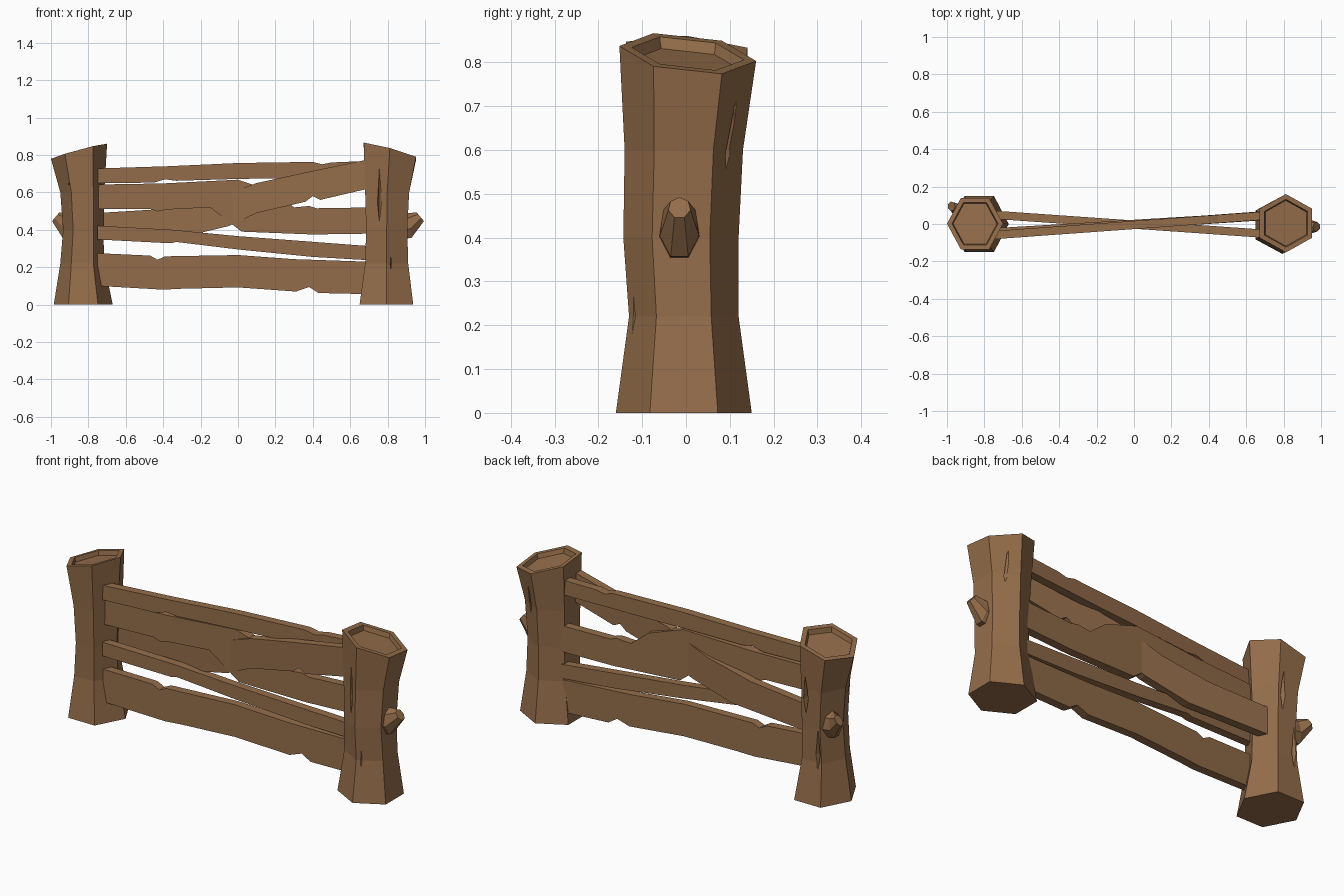
import bpy, bmesh, math
from mathutils import Vector

if "Cube" in bpy.data.objects:
    bpy.data.objects.remove(bpy.data.objects["Cube"])

wood = bpy.data.materials.new("brown wood")
wood.diffuse_color = (0.30, 0.155, 0.07, 1)
wood.use_nodes = True
wood.node_tree.nodes["Principled BSDF"].inputs["Base Color"].default_value = wood.diffuse_color


def loft(name, rings):
    """Solid skin through equal-length rings of points, capped at both ends."""
    bm = bmesh.new()
    vs = [[bm.verts.new(p) for p in r] for r in rings]
    n = len(rings[0])
    for a, b in zip(vs, vs[1:]):
        for i in range(n):
            j = (i + 1) % n
            bm.faces.new((a[i], a[j], b[j], b[i]))
    bm.faces.new(vs[0][::-1])
    bm.faces.new(vs[-1])
    bmesh.ops.recalc_face_normals(bm, faces=bm.faces)
    me = bpy.data.meshes.new(name)
    bm.to_mesh(me)
    bm.free()
    me.materials.append(wood)
    ob = bpy.data.objects.new(name, me)
    bpy.context.collection.objects.link(ob)
    return ob


# Hexagonal posts: sections are (z, x min, x max, y min, y max)
def post(name, sections, turn, tilt_x, tilt_y):
    def ring(s, scale=1.0, drop=0.0, tilted=False):
        z, x0, x1, y0, y1 = s
        pts = []
        for i in range(6):
            a = math.radians(turn + 60 * i)
            ux, uy = math.cos(a), math.sin(a)
            k = math.cos(math.radians(30))
            if turn:
                ux /= k
            else:
                uy /= k
            dx, dy = ux * (x1 - x0) / 2 * scale, uy * (y1 - y0) / 2 * scale
            pts.append(((x0 + x1) / 2 + dx, (y0 + y1) / 2 + dy,
                        z - drop + (tilt_x * dx + tilt_y * dy if tilted else 0)))
        return pts
    top = sections[-1]
    rings = [ring(s) for s in sections[:-1]]
    rings += [ring(top, tilted=True), ring(top, 0.82, 0, True), ring(top, 0.78, 0.025, True)]
    return loft(name, rings)


left = post("left_post", [(0, -.985, -.67, -.15, .15), (.22, -.95, -.715, -.12, .12),
                          (.40, -.935, -.72, -.12, .12), (.60, -.95, -.715, -.125, .125),
                          (.82, -1.0, -.70, -.137, .14)], 0, .27, -.05)
right = post("right_post", [(0, .65, .937, -.16, .15), (.22, .68, .91, -.13, .12),
                            (.40, .685, .905, -.143, .12), (.60, .68, .915, -.14, .13),
                            (.82, .672, .952, -.152, .16)], 30, -.27, -.11)


# Cracks cut into the posts with slim diamonds
def crack(ob, x, y, z, h, w=.014):
    d = .03
    ring = lambda zz, s: [(x + w * s, y, zz), (x, y + d * s, zz), (x - w * s, y, zz), (x, y - d * s, zz)]
    c = loft("crack_cutter", [ring(z - h, .02), ring(z - h * .3, 1), ring(z + h, .02)])
    c.hide_render = True
    c.hide_set(True)
    m = ob.modifiers.new("crack", 'BOOLEAN')
    m.operation, m.object, m.solver = 'DIFFERENCE', c, 'EXACT'


crack(left, -.903, -.115, .56, .11)
crack(left, -.80, .125, .58, .12)
crack(left, -.87, .123, .30, .12)
crack(right, .755, -.12, .59, .15)
crack(right, .818, -.14, .255, .125)
crack(right, .86, .11, .62, .12)


# Broken branch stubs on the outer sides
def stub(name, side, bx, by, tip_y):
    base, mid, tip = [], [], []
    for i in range(7):
        a = math.tau * i / 7 + math.pi / 2
        c, s = math.cos(a), math.sin(a)
        base.append((side * (bx - .05), by + .05 * c, .415 + .075 * s))
        mid.append((side * (bx + .012 - .012 * s), by + .046 * c, .42 + .07 * s))
        tip.append((side * (.976 - .02 * s), tip_y + .026 * c, .468 + .024 * s))
    loft(name, [base, mid, tip])


stub("right_branch_stub", 1, .905, -.015, -.015)
stub("left_branch_stub", -1, .915, .06, .095)


# Rails: chipped outlines in x/z, given thickness, swinging from front to back
def rail(name, top, bottom, y_left, y_right, t=.044):
    outline = top + bottom[::-1]
    def side(o):
        pts = []
        for x, z in outline:
            f = (x + .76) / 1.5
            pts.append((x, y_left + (y_right - y_left) * f + o, z))
        return pts
    loft(name, [side(-t / 2), side(t / 2)])


L, R = -.75, .74
rail("top_rail",
     [(L, .728), (-.37, .74), (0, .757), (.40, .763), (.45, .75), (.50, .76), (R, .77)],
     [(L, .65), (-.45, .652), (-.39, .67), (-.33, .662), (0, .672), (.2, .675), (R, .69)], -.06, .048)
rail("upper_rail",
     [(L, .642), (-.4, .648), (0, .668), (.2, .60), (.30, .52), (.38, .527), (.42, .515), (R, .52)],
     [(L, .512), (-.47, .512), (-.43, .498), (-.38, .508), (-.15, .52), (.02, .39), (.4, .375), (R, .38)],
     -.045, .045)
rail("diagonal_rail",
     [(L, .49), (-.42, .51), (-.15, .56), (.1, .65), (.4, .715), (R, .785)],
     [(L, .345), (-.3, .36), (-.05, .42), (.1, .49), (.36, .55), (.40, .58), (.44, .56), (R, .63)],
     .05, -.055)
rail("narrow_rail",
     [(L, .422), (-.35, .40), (0, .366), (R, .31)],
     [(L, .348), (-.36, .328), (-.33, .335), (0, .295), (.4, .255), (R, .235)], -.06, .05)
rail("bottom_rail",
     [(L, .275), (-.47, .262), (-.43, .24), (-.39, .258), (0, .265), (.3, .243), (R, .228)],
     [(L, .10), (-.40, .08), (-.3, .085), (0, .092), (.31, .07), (.38, .094), (.43, .062), (R, .055)],
     -.055, .045)
